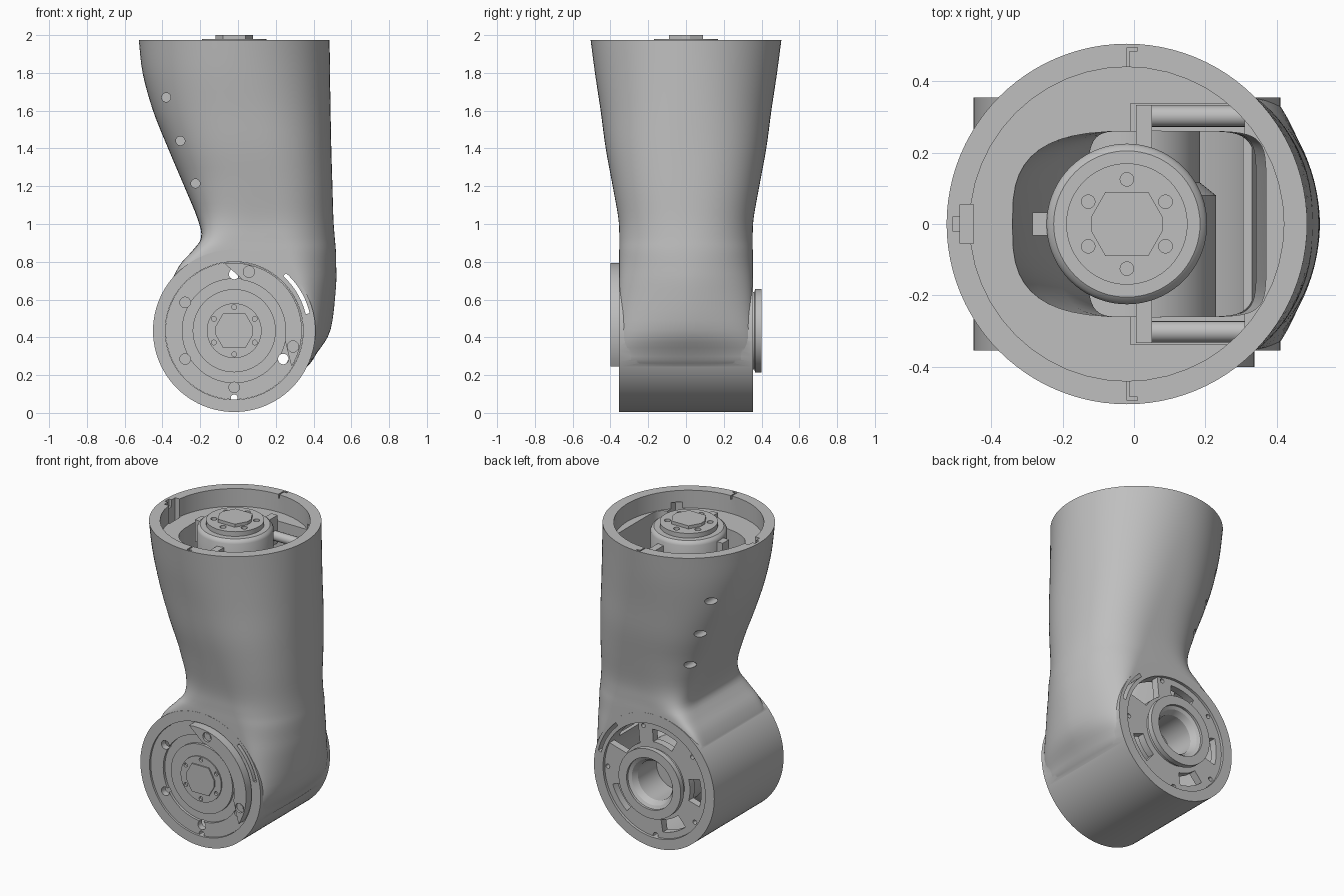
import bpy, bmesh
from math import sin, cos, pi, radians
from mathutils import Vector

if "Cube" in bpy.data.objects:
    bpy.data.objects.remove(bpy.data.objects["Cube"])

grey = bpy.data.materials.new("plain_grey")
grey.use_nodes = True
grey.diffuse_color = (0.52, 0.52, 0.52, 1)
grey.node_tree.nodes["Principled BSDF"].inputs["Base Color"].default_value = (0.52, 0.52, 0.52, 1)

CX, CZ = -0.02, 0.435          # shared centre of the tube mouth and the elbow axis


def place(u, v, w, axis):
    return (CX + u, w, CZ + v) if axis == "Y" else (CX + u, v, w)


def loft(name, rings):
    """Skin closed rings of equal length and cap both ends."""
    bm = bmesh.new()
    loops = [[bm.verts.new(p) for p in ring] for ring in rings]
    n = len(loops[0])
    for a, b in zip(loops, loops[1:]):
        for i in range(n):
            j = (i + 1) % n
            bm.faces.new((a[i], a[j], b[j], b[i]))
    bm.faces.new(loops[0])
    bm.faces.new(loops[-1])
    bmesh.ops.recalc_face_normals(bm, faces=bm.faces)
    me = bpy.data.meshes.new(name)
    bm.to_mesh(me)
    bm.free()
    me.materials.append(grey)
    ob = bpy.data.objects.new(name, me)
    bpy.context.collection.objects.link(ob)
    return ob


def prism(name, pts, lo, hi, axis="Y"):
    return loft(name, [[place(u, v, w, axis) for u, v in pts] for w in (lo, hi)])


def circle(r, u=0, v=0, n=32):
    return [(u + r * cos(2 * pi * i / n), v + r * sin(2 * pi * i / n)) for i in range(n)]


def polar(r, deg):
    return r * cos(radians(deg)), r * sin(radians(deg))


def sector(r0, r1, inner, outer, n=24):
    arc = lambda r, a, b: [polar(r, a + (b - a) * i / n) for i in range(n + 1)]
    return arc(r1, *outer) + arc(r0, *reversed(inner))


def turned(name, profile, axis="Y", n=72):
    """Revolve an (r, height) profile that starts and ends near the axis."""
    return loft(name, [[place(u, v, w, axis) for u, v in circle(max(r, 0.001), n=n)]
                       for r, w in profile])


def box(name, x, y, z):
    ring = lambda h: [(x[0], y[0], h), (x[1], y[0], h), (x[1], y[1], h), (x[0], y[1], h)]
    return loft(name, [ring(z[0]), ring(z[1])])


def combine(ob, tool, op="DIFFERENCE"):
    mod = ob.modifiers.new("cut", "BOOLEAN")
    mod.operation, mod.object, mod.solver = op, tool, "EXACT"
    bpy.context.view_layer.objects.active = ob
    bpy.ops.object.modifier_apply(modifier=mod.name)
    bpy.data.objects.remove(tool)


def section(row, n=96):
    """Oval ring: height, left, widest x, right, half depth, left and right squareness."""
    z, x0, m, x1, h, nl, nr = row
    ring = []
    for i in range(n):
        c, s = cos(2 * pi * i / n), sin(2 * pi * i / n)
        e = 2 / (nr if c > 0 else nl)
        u, v = abs(c) ** e, abs(s) ** e
        ring.append((m + (x1 - m) * u if c > 0 else m - (m - x0) * u, h * (v if s > 0 else -v), z))
    return ring


def smooth_rows(rows, steps=4):
    """Pass a smooth curve through the section rows."""
    P = [Vector(r) for r in [rows[0]] + rows + [rows[-1]]]
    out = []
    for a, b, c, d in zip(P, P[1:], P[2:], P[3:]):
        for k in range(steps):
            t = k / steps
            out.append((2 * b + (c - a) * t + (2 * a - 5 * b + 4 * c - d) * t ** 2
                        + (3 * b - a - 3 * c + d) * t ** 3) / 2)
    return out + [P[-1]]


# Outer shell: bent tube joined to the elbow drum
rows = [(1.975, -.525, -.02, .485, .505, 2, 2), (1.8, -.505, -.01, .487, .482, 2.05, 2.1),
        (1.6, -.45, .03, .49, .452, 2.25, 2.2), (1.4, -.37, .08, .494, .425, 2.55, 2.3),
        (1.2, -.285, .14, .5, .388, 3, 2.3), (1.03, -.215, .19, .505, .358, 4.2, 2.2),
        (.93, -.195, .22, .512, .353, 7, 2.1), (.86, -.24, .25, .518, .353, 12, 2.05),
        (.78, -.31, .28, .52, .353, 18, 1.95), (.66, -.36, .33, .518, .353, 20, 1.8),
        (.44, -.38, .38, .49, .353, 20, 1.7), (.32, -.36, .37, .42, .353, 20, 1.8),
        (.24, -.3, .33, .36, .353, 20, 2), (.1, -.15, .1, .18, .353, 20, 2)]
shell = loft("arm_shell", [section(r) for r in smooth_rows(rows)])
combine(shell, prism("drum", circle(.43, n=96), -.354, .354), "UNION")

# Hollow the elbow, the tube and its mouth
combine(shell, prism("elbow_bore", circle(.365, n=96), -.5, .5))
combine(shell, prism("mouth_bore", circle(.44, n=48), 1.86, 2.1, "Z"))
bore = [(z, x0, .02, x1, .26, nl, 8) for z, x0, x1, nl in
        ((1.9, -.345, .37, 3), (1.4, -.29, .37, 3.5), (1.2, -.215, .37, 4), (.95, -.13, .37, 6),
         (.6, -.13, .34, 6))]
combine(shell, loft("tube_bore", [section(r, 48) for r in bore]))
combine(shell, prism("slot", sector(.388, .41, (13, 48), (13, 48)), -.5, .5))

# Clip pocket, seam notches, rod grooves and screw holes
combine(shell, box("clip_pocket", (-.488, -.45), (-.055, .055), (1.8, 2.1)))
combine(shell, box("clip_notch", (-.508, -.48), (-.02, .02), (1.93, 2.1)))
for s in (-1, 1):
    span = lambda a, b: sorted((s * a, s * b))
    combine(shell, box("seam_notch", (-.02, .01), span(.485, .495), (1.95, 2.1)))
    combine(shell, box("seam_slit", (-.02, -.012), span(.43, .495), (1.95, 2.1)))
    combine(shell, box("rod_groove", (-.01, .31), span(.2, .338), (1.6, 1.9)))
    for x, z in ((-.38, 1.67), (-.305, 1.44), (-.225, 1.215)):
        combine(shell, prism("screw_hole", circle(.024, x - CX, z - CZ, 20), *span(.21, .7)))

# Front cover with grooves, hub and holes
front = turned("front_cover", [(0, -.30), (.364, -.30), (.364, -.342), (.275, -.342), (.275, -.325),
                               (.22, -.325), (.22, -.342), (.145, -.342), (.145, -.35), (0, -.35)])
for a in (90, 150, 210, 270, 330):
    combine(front, prism("hole", circle(.028, *polar(.3, a), 20), -.5, -.2))
combine(front, prism("pin_hole", circle(.018, 0, -.355, 16), -.5, -.2))
for a in range(30, 390, 60):
    combine(front, prism("bolt_hole", circle(.013, *polar(.125, a), 12), -.5, -.335))

# Six-sided cap outline with clipped side corners
hexagon = [(.1, .02), (.06, .09), (-.06, .09), (-.1, .02), (-.1, -.02), (-.06, -.09), (.06, -.09), (.1, -.02)]
prism("front_cap", hexagon, -.358, -.34)

# Raised crescent plate on the front
crescent = prism("crescent_plate", sector(.272, .358, (-10, 80), (-32, 98)), -.4, -.335)
for a in (76, -15):
    combine(crescent, prism("hole", circle(.03, *polar(.322, a), 20), -.5, -.385))
    prism("crescent_screw", circle(.018, *polar(.322, a), 16), -.39, -.38)

# Back cover with pockets and a wedge opening
back = turned("back_cover", [(0, .29), (.364, .29), (.364, .338), (0, .338)])
combine(back, prism("hub_hole", circle(.19, n=48), .2, .5))
for a in (102, 180, 245, 325):
    combine(back, prism("pocket", sector(.245, .325, (a - 16, a + 16), (a - 16, a + 16), 10), .2, .5))
combine(back, prism("wedge", sector(.24, .37, (30, 62), (25, 70)), .2, .5))
for a in (75, 140, 215, 0):
    combine(back, prism("hole", circle(.014, *polar(.342, a), 12), .2, .5))
combine(back, prism("pin_hole", circle(.018, 0, -.355, 16), .2, .5))

# Back hub ring and the elbow motor behind it
hub = turned("back_hub", [(0, .1), (.205, .1), (.205, .362), (.222, .366), (.222, .4), (0, .4)])
combine(hub, turned("hub_bore", [(0, .15), (.125, .15), (.125, .34), (.145, .375), (.165, .385),
                                 (.165, .45), (0, .45)]))
turned("elbow_motor", [(0, -.31), (.25, -.31), (.25, .08), (.2, .12), (0, .12)])

# Motor standing in the tube mouth
motor = turned("tube_motor", [(0, 1.3), (.19, 1.3), (.19, 1.68), (.225, 1.7), (.225, 1.925), (.218, 1.94),
                              (.205, 1.95), (.17, 1.95), (.17, 1.98), (0, 1.98)], "Z")
for a in range(30, 390, 60):
    combine(motor, prism("bolt_hole", circle(.019, *polar(.125, a), 16), 1.96, 2.1, "Z"))
prism("motor_cap", hexagon, 1.975, 2.0, "Z")
box("motor_tab_side", (-.285, -.22), (-.032, .032), (1.78, 1.92))
for s, side in ((-1, "front"), (1, "back")):
    box("motor_tab_" + side, (.005, .05), sorted((s * .2, s * .333)), (1.72, 1.9))
    rod = [[(x, s * .302 + v, 1.78 + u) for u, v in circle(.03, n=20)] for x in (.04, .33)]
    loft("support_rod_" + side, rod)

# Smooth the round surfaces, keep the edges crisp
for ob in bpy.data.objects:
    ob.select_set(ob.type == "MESH")
bpy.context.view_layer.objects.active = shell
bpy.ops.object.shade_smooth_by_angle(angle=radians(28))
